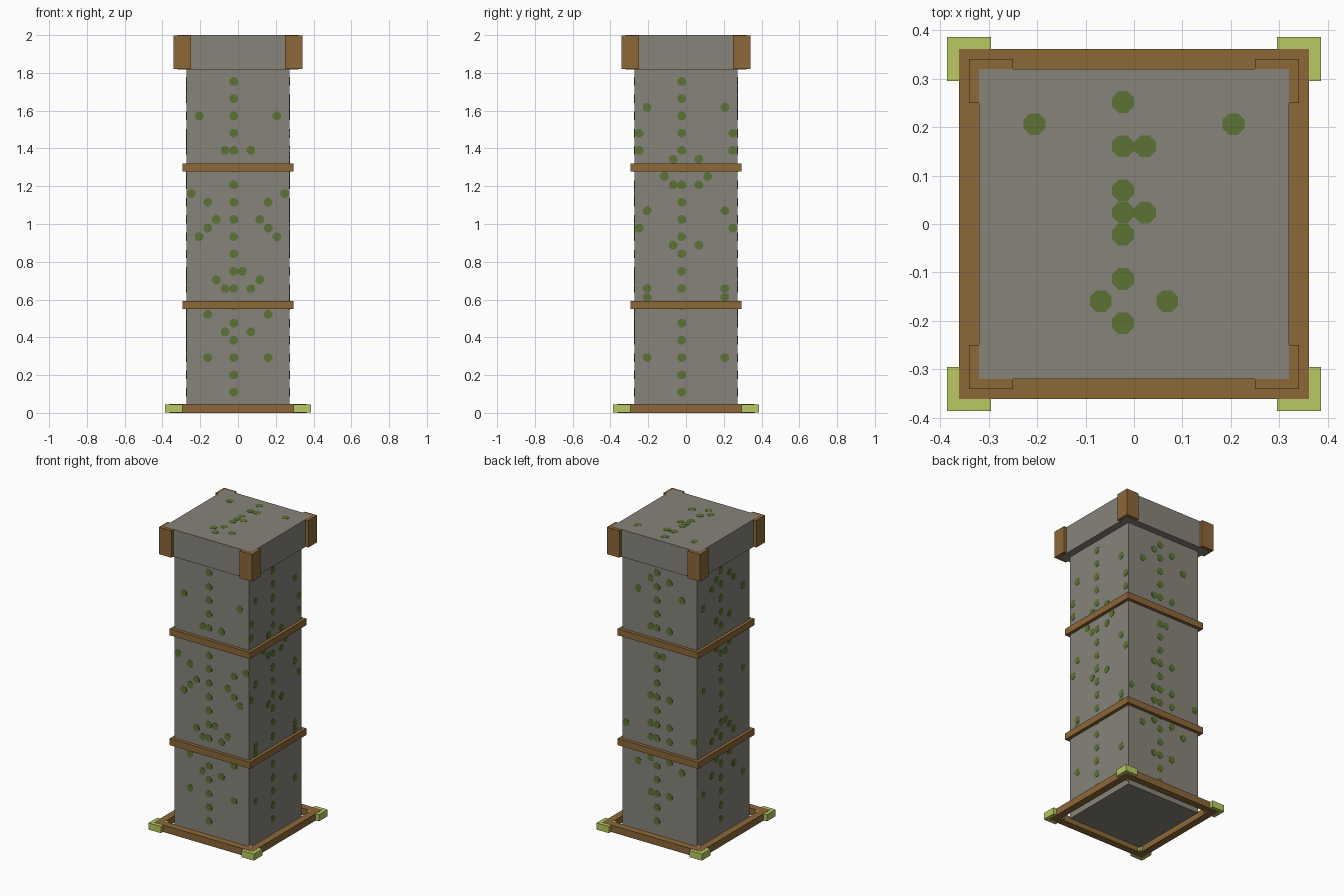
import bpy, bmesh, math
from mathutils import Matrix, Vector

if "Cube" in bpy.data.objects:
    bpy.data.objects.remove(bpy.data.objects["Cube"], do_unlink=True)


def material(name, rgb):
    m = bpy.data.materials.new(name)
    m.use_nodes = True
    m.diffuse_color = (*rgb, 1)
    bsdf = next(n for n in m.node_tree.nodes if n.type == 'BSDF_PRINCIPLED')
    bsdf.inputs["Base Color"].default_value = (*rgb, 1)
    return m


STONE = material("stone grey", (0.245, 0.23, 0.197))
WOOD = material("wood brown", (0.262, 0.136, 0.039))
LEAF = material("light green", (0.48, 0.577, 0.122))
MOSS = material("moss green", (0.105, 0.17, 0.033))


def add_box(bm, lo, hi):
    lo, hi = Vector(lo), Vector(hi)
    mat = Matrix.Translation((lo + hi) / 2) @ Matrix.Diagonal((*(hi - lo), 1))
    bmesh.ops.create_cube(bm, size=1, matrix=mat)


def finish(name, bm, mat):
    mesh = bpy.data.meshes.new(name)
    bm.to_mesh(mesh)
    bm.free()
    mesh.materials.append(mat)
    ob = bpy.data.objects.new(name, mesh)
    bpy.context.collection.objects.link(ob)
    return ob


def block(name, half, z0, z1, mat):
    bm = bmesh.new()
    add_box(bm, (-half, -half, z0), (half, half, z1))
    finish(name, bm, mat)


def frame(name, inner, outer, z0, z1):
    """Square frame of four bars."""
    bm = bmesh.new()
    for s in (-1, 1):
        a, b = sorted((s * inner, s * outer))
        add_box(bm, (-outer, a, z0), (outer, b, z1))
        add_box(bm, (a, -inner, z0), (b, inner, z1))
    finish(name, bm, WOOD)


def corners(name, inner, outer, z0, z1, mat):
    """One block at each of the four corners."""
    bm = bmesh.new()
    for sx in (-1, 1):
        for sy in (-1, 1):
            x0, x1 = sorted((sx * inner, sx * outer))
            y0, y1 = sorted((sy * inner, sy * outer))
            add_box(bm, (x0, y0, z0), (x1, y1, z1))
    finish(name, bm, mat)


# Stone column and cap
block("column", 0.273, 0.0, 1.82, STONE)
block("cap", 0.32, 1.819, 2.0, STONE)

# Wooden bands, base frame and corner pieces
frame("lower_band", 0.25, 0.295, 0.55, 0.593)
frame("upper_band", 0.25, 0.295, 1.277, 1.32)
frame("base_frame", 0.315, 0.362, 0.0, 0.046)
corners("base_corners", 0.295, 0.386, 0.001, 0.045, LEAF)
corners("cap_corners", 0.25, 0.341, 1.82, 1.999, WOOD)

# Moss spots: a centre column on every second row plus mirrored pairs (row, step)
STEP = 0.0457


def moss(name, matrix, top_row, pairs):
    """Octagonal plates on a local XY plane facing +Z, row 0 at y = 0."""
    spots = {(-0.5, r) for r in range(0, top_row + 1, 2)}
    for row, k in pairs:
        spots |= {(k + 0.5, row), (-k - 0.5, row)}
    bm = bmesh.new()
    for col, row in sorted(spots):
        x = max(-0.248, min(0.248, col * STEP))
        place = Matrix.Translation((x, row * STEP, 0)) @ Matrix.Rotation(math.pi / 8, 4, 'Z')
        bmesh.ops.create_cone(bm, cap_ends=True, segments=8, radius1=0.0242,
                              radius2=0.0242, depth=0.004, matrix=matrix @ place)
    finish(name, bm, MOSS)


sides = {
    "front_moss": [(32, 4), (28, 1), (23, 5), (22, 3), (20, 2), (19, 3), (18, 4),
                   (14, 0), (13, 2), (12, 1), (9, 3), (7, 1), (4, 3)],
    "left_moss": [(33, 4), (30, 5), (28, 5), (27, 1), (25, 2), (24, 1), (21, 4),
                  (19, 5), (17, 1), (12, 4), (11, 4), (4, 4)],
    "back_moss": [(35, 1), (33, 3), (28, 1), (24, 0), (18, 1), (14, 1), (13, 5),
                  (12, 1), (9, 1), (8, 3), (4, 1)],
    "right_moss": [(35, 1), (34, 2), (32, 4), (29, 1), (25, 1), (24, 0), (20, 4),
                   (14, 0), (13, 1), (12, 2), (9, 1), (7, 2), (5, 4)],
}
for i, (name, pairs) in enumerate(sides.items()):
    turn = Matrix.Rotation(i * math.pi / 2, 4, 'Z')
    stand = Matrix.Translation((0, -0.273, 0.11)) @ Matrix.Rotation(math.pi / 2, 4, 'X')
    moss(name, turn @ stand, 36, pairs)

moss("cap_moss", Matrix.Translation((0, -0.205, 1.9995)), 10,
     [(9, 4), (8, 0), (5, 0), (1, 1)])
